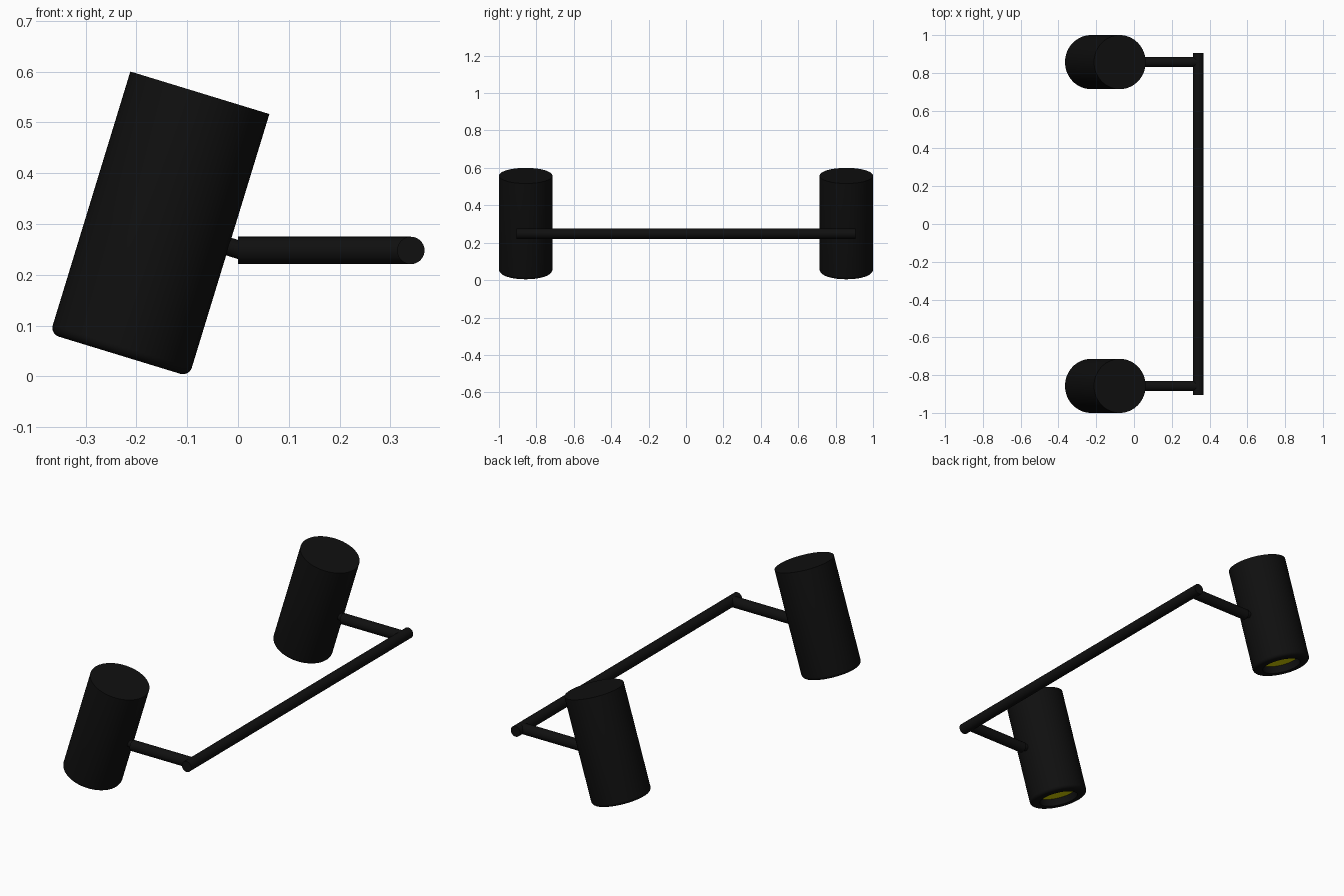
import bpy
import math
from mathutils import Vector

cube = bpy.data.objects.get("Cube")
if cube:
    bpy.data.objects.remove(cube, do_unlink=True)

TILT = math.radians(17)
BAR_X, BAR_Z, TUBE_R = 0.34, 0.248, 0.027
LAMP_Y, LAMP_R, LAMP_H = 0.857, 0.143, 0.54


def material(name, colour):
    mat = bpy.data.materials.new(name)
    mat.use_nodes = True
    mat.diffuse_color = colour
    bsdf = mat.node_tree.nodes["Principled BSDF"]
    bsdf.inputs["Base Color"].default_value = colour
    return mat


black = material("matte black", (0.005, 0.005, 0.005, 1))
yellow = material("bulb yellow", (0.6, 0.57, 0.0, 1))


def smooth(obj):
    bpy.ops.object.select_all(action="DESELECT")
    obj.select_set(True)
    bpy.context.view_layer.objects.active = obj
    bpy.ops.object.shade_smooth_by_angle(angle=math.radians(35))


def rod(name, start, end, radius):
    """Closed round bar between two points."""
    a, b = Vector(start), Vector(end)
    bpy.ops.mesh.primitive_cylinder_add(
        vertices=32, radius=radius, depth=(b - a).length, location=(a + b) / 2)
    obj = bpy.context.object
    obj.rotation_euler = (b - a).to_track_quat("Z", "Y").to_euler()
    obj.name = name
    obj.data.materials.append(black)
    smooth(obj)
    return obj


def lathe(name, profile, location, segments=64):
    """Spin a radius/height profile round the tilted lamp axis."""
    verts, faces = [], []
    for r, z in profile:
        for i in range(segments):
            t = math.tau * i / segments
            verts.append((r * math.cos(t), r * math.sin(t), z))
    for k in range(len(profile) - 1):
        for i in range(segments):
            j = (i + 1) % segments
            p, q = k * segments, (k + 1) * segments
            faces.append((p + i, p + j, q + j, q + i))
    last = (len(profile) - 1) * segments
    faces.append(tuple(reversed(range(segments))))
    faces.append(tuple(range(last, last + segments)))
    mesh = bpy.data.meshes.new(name)
    mesh.from_pydata(verts, [], faces)
    obj = bpy.data.objects.new(name, mesh)
    bpy.context.collection.objects.link(obj)
    obj.location = location
    obj.rotation_euler.y = TILT
    mesh.materials.append(black)
    mesh.materials.append(yellow)
    # The first cap is the glowing disc inside the recess
    mesh.polygons[len(faces) - 2].material_index = 1
    smooth(obj)
    return obj


# Lamp profile: recessed disc, recess wall, rounded lower rim, sharp top
half, hole, recess, rim = LAMP_H / 2, 0.095, 0.036, 0.018
profile = [(hole, recess - half), (hole, -half)]
for i in range(7):
    t = math.pi / 2 * i / 6
    profile.append((LAMP_R - rim + rim * math.sin(t),
                    -half + rim - rim * math.cos(t)))
profile.append((LAMP_R, half))

# Wall bar
rod("long_bar", (BAR_X, -0.905, BAR_Z), (BAR_X, 0.905, BAR_Z), TUBE_R)

# Arm, pivot and lamp at each end
for side, y in (("front", -LAMP_Y), ("back", LAMP_Y)):
    rod(side + "_arm", (0, y, BAR_Z), (BAR_X, y, BAR_Z), TUBE_R)
    across = Vector((math.cos(TILT), 0, -math.sin(TILT)))
    joint = Vector((-0.01, y, 0.253))
    rod(side + "_pivot", joint - across * 0.04, joint + across * 0.03, 0.018)
    lathe(side + "_lamp", profile, (-0.154, y, 0.3))
